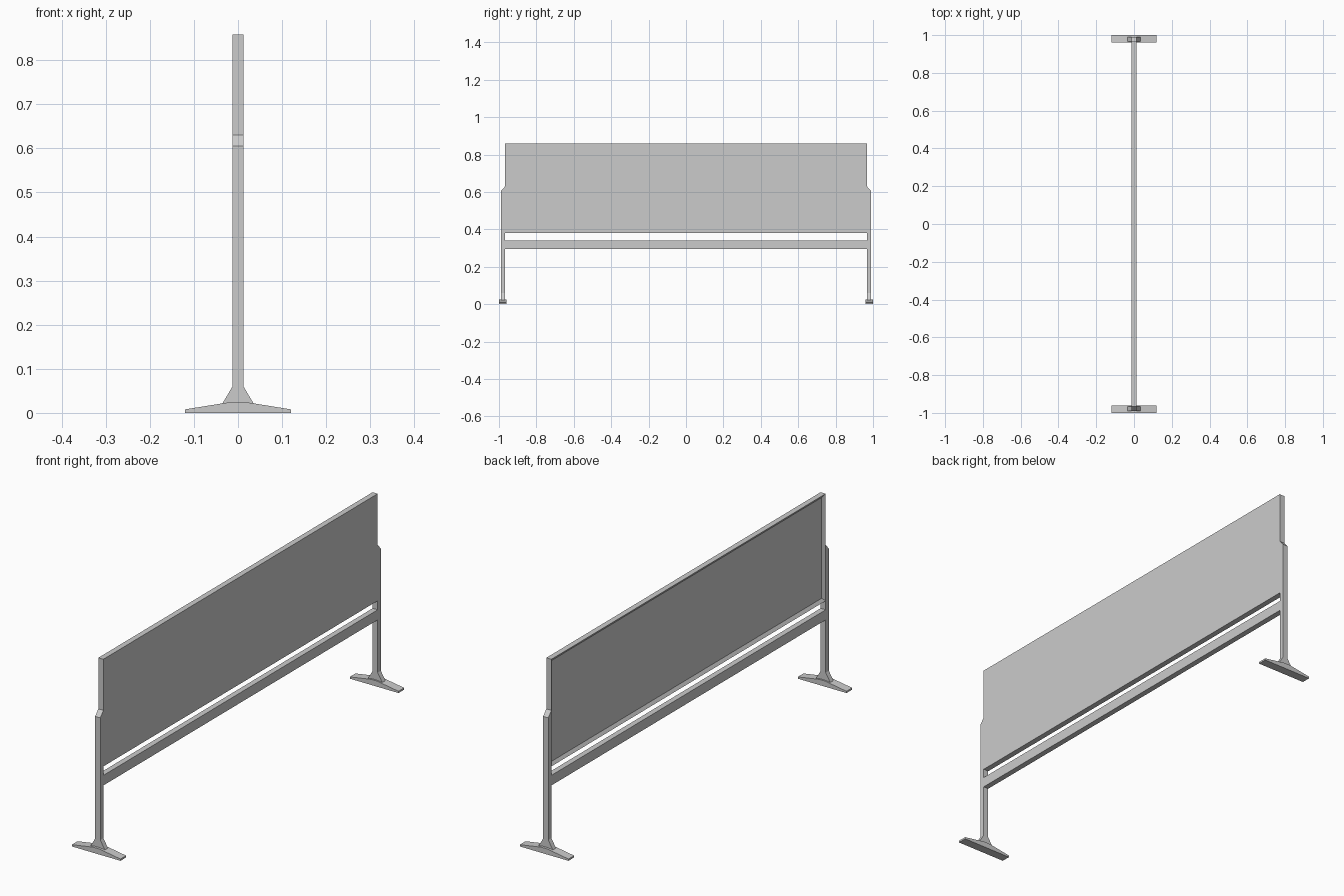
import bpy, bmesh

if "Cube" in bpy.data.objects:
    bpy.data.objects.remove(bpy.data.objects["Cube"])

HALF = 0.0125     # half thickness of panel, rail and posts
INNER = 0.967     # inner face of the posts / panel end


def add_object(name, bm):
    bmesh.ops.recalc_face_normals(bm, faces=bm.faces)
    mesh = bpy.data.meshes.new(name)
    bm.to_mesh(mesh)
    bm.free()
    obj = bpy.data.objects.new(name, mesh)
    bpy.context.collection.objects.link(obj)
    return obj


def prism(name, points, offset):
    """Extrude a closed 3D outline along an offset vector."""
    bm = bmesh.new()
    face = bm.faces.new([bm.verts.new(p) for p in points])
    result = bmesh.ops.extrude_face_region(bm, geom=[face], use_keep_orig=True)
    verts = [v for v in result["geom"] if isinstance(v, bmesh.types.BMVert)]
    bmesh.ops.translate(bm, vec=offset, verts=verts)
    return add_object(name, bm)


def slab(name, z0, z1):
    return prism(name, [(-HALF, -INNER, z0), (-HALF, INNER, z0),
                        (-HALF, INNER, z1), (-HALF, -INNER, z1)], (2 * HALF, 0, 0))


# Board with a shallow framed recess on its -x side
panel = slab("panel", 0.38, 0.858)
bm = bmesh.new()
bm.from_mesh(panel.data)
face = min(bm.faces, key=lambda f: f.calc_center_median().x)
bmesh.ops.inset_region(bm, faces=[face], thickness=0.02)
bmesh.ops.translate(bm, vec=(0.01, 0, 0), verts=face.verts)
bm.to_mesh(panel.data)
bm.free()

# Lower cross rail
slab("cross_rail", 0.295, 0.34)

# Posts, flared brackets and feet at both ends
for side, s in (("left", -1), ("right", 1)):
    y0, y1 = s * INNER, s * 0.989
    prism(side + "_post", [(-HALF, y0, 0.02), (-HALF, y1, 0.02),
                           (-HALF, y1, 0.605), (-HALF, y0, 0.63)], (2 * HALF, 0, 0))
    flare = [(-0.035, 0.02), (0.035, 0.02), (0.035, 0.022),
             (HALF, 0.06), (-HALF, 0.06), (-0.035, 0.022)]
    prism(side + "_bracket", [(x, y0, z) for x, z in flare], (0, y1 - y0, 0))
    foot = [(-0.12, 0), (0.12, 0), (0.12, 0.008),
            (0.014, 0.025), (-0.014, 0.025), (-0.12, 0.008)]
    prism(side + "_foot", [(x, s * 0.96, z) for x, z in foot], (0, s * 0.04, 0))
